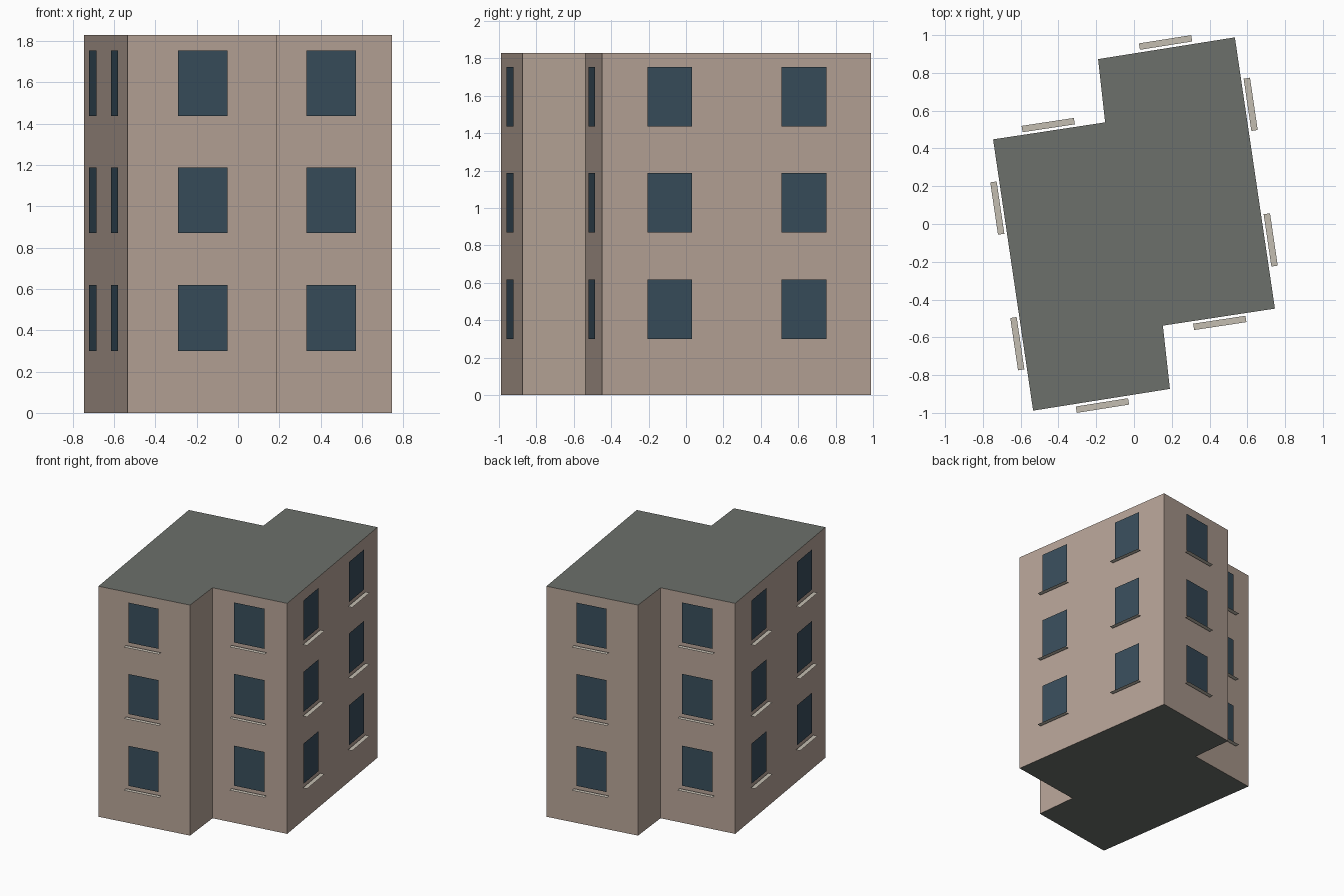
import bpy, bmesh
from mathutils import Vector

if "Cube" in bpy.data.objects:
    bpy.data.objects.remove(bpy.data.objects["Cube"])

HEIGHT = 1.83
SILL_Z = 0.275
FLOORS = [0.30, 0.87, 1.437]
UP = Vector((0, 0, 1))


def material(name, color):
    m = bpy.data.materials.new(name)
    m.diffuse_color = (*color, 1)
    m.use_nodes = True
    m.node_tree.nodes["Principled BSDF"].inputs["Base Color"].default_value = m.diffuse_color
    return m


def mesh_object(name, mats):
    me = bpy.data.meshes.new(name)
    ob = bpy.data.objects.new(name, me)
    bpy.context.collection.objects.link(ob)
    for m in mats:
        me.materials.append(m)
    return ob


def quad(name, centre, a, b, mat):
    # flat panel spanned by half vectors a and b
    ob = mesh_object(name, [mat])
    bm = bmesh.new()
    bm.faces.new([bm.verts.new(centre + i * a + j * b)
                  for i, j in ((-1, -1), (1, -1), (1, 1), (-1, 1))])
    bm.to_mesh(ob.data)
    bm.free()


wall = material("wall", (0.47, 0.37, 0.31))
roof = material("roof", (0.15, 0.16, 0.145))
glass = material("glass", (0.04, 0.075, 0.105))
stone = material("stone", (0.55, 0.51, 0.44))

# Footprint: half the outline, repeated by a half turn
half = [(-0.534, -0.988), (0.19, -0.873), (0.153, -0.538), (0.746, -0.448)]
outline = [Vector((x, y, 0)) for x, y in half]
outline += [-p for p in outline]

# Building body: extruded footprint with roof-coloured top
body = mesh_object("building_body", [wall, roof])
bm = bmesh.new()
base = bm.faces.new([bm.verts.new(p) for p in outline])
ext = bmesh.ops.extrude_face_region(bm, geom=[base], use_keep_orig=True)
bmesh.ops.translate(bm, vec=UP * HEIGHT,
                    verts=[g for g in ext["geom"] if isinstance(g, bmesh.types.BMVert)])
bmesh.ops.recalc_face_normals(bm, faces=bm.faces)
for f in bm.faces:
    f.material_index = 1 if abs(f.normal.z) > 0.5 else 0
bm.to_mesh(body.data)
bm.free()

# Windows and sills on every wall long enough to carry them
for p, q in zip(outline, outline[1:] + outline[:1]):
    length = (q - p).length
    if length < 0.5:
        continue
    along = (q - p).normalized()
    out = along.cross(UP)
    for t in ((0.25, 0.75) if length > 1 else (0.5,)):
        foot = p.lerp(q, t)
        for z in FLOORS:
            quad("window", foot + out * 0.011 + UP * (z + 0.159),
                 along * 0.121, UP * 0.159, glass)
            quad("window_sill", foot + out * 0.031 + UP * (z - 0.30 + SILL_Z),
                 along * 0.14, out * -0.017, stone)
